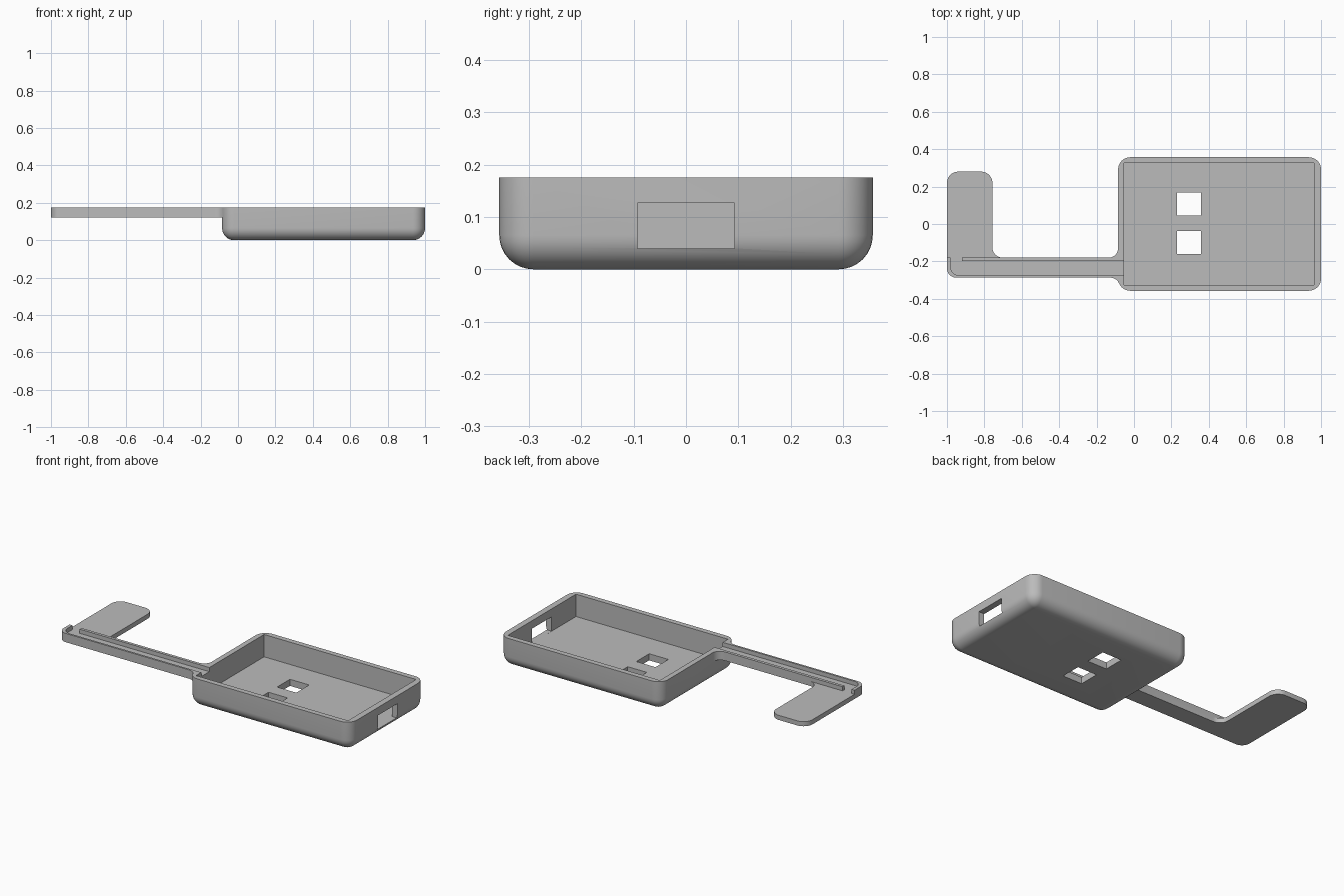
import bpy, bmesh, math

if "Cube" in bpy.data.objects:
    bpy.data.objects.remove(bpy.data.objects["Cube"])


def arc(cx, cy, r, a0, a1, n=8):
    return [(cx + r * math.cos(math.radians(a0 + (a1 - a0) * i / n)),
             cy + r * math.sin(math.radians(a0 + (a1 - a0) * i / n))) for i in range(n + 1)]


def rect(x0, x1, y0, y1):
    return [(x0, y0), (x1, y0), (x1, y1), (x0, y1)]


def round_rect(x0, x1, y0, y1, r):
    return (arc(x1 - r, y1 - r, r, 0, 90) + arc(x0 + r, y1 - r, r, 90, 180)
            + arc(x0 + r, y0 + r, r, 180, 270) + arc(x1 - r, y0 + r, r, 270, 360))


def loft(name, layers):
    """Closed solid through a stack of (outline, z) layers."""
    bm = bmesh.new()
    rings = [[bm.verts.new((x, y, z)) for x, y in pts] for pts, z in layers]
    n = len(rings[0])
    for a, b in zip(rings, rings[1:]):
        for i in range(n):
            j = (i + 1) % n
            bm.faces.new((a[i], a[j], b[j], b[i]))
    bm.faces.new(rings[0][::-1])
    bm.faces.new(rings[-1])
    bmesh.ops.remove_doubles(bm, verts=bm.verts, dist=1e-5)
    bmesh.ops.recalc_face_normals(bm, faces=bm.faces)
    me = bpy.data.meshes.new(name)
    bm.to_mesh(me)
    bm.free()
    ob = bpy.data.objects.new(name, me)
    bpy.context.collection.objects.link(ob)
    return ob


def prism(name, pts, z0, z1):
    return loft(name, [(pts, z0), (pts, z1)])


def boolean(target, tool, op):
    m = target.modifiers.new("bool", 'BOOLEAN')
    m.operation, m.solver, m.object = op, 'EXACT', tool
    bpy.context.view_layer.objects.active = target
    bpy.ops.object.modifier_apply(modifier=m.name)
    bpy.data.objects.remove(tool)


TOP, R = 0.175, 0.065
X0, X1, Y = -0.085, 1.0, 0.357

# tray body with rounded corners and rounded bottom edge
layers = []
for i in range(9):
    t = math.radians(90 * i / 8)
    d = R * (1 - math.sin(t))
    layers.append((round_rect(X0 + d, X1 - d, -Y + d, Y - d, max(R - d, 0.0005)),
                   R * (1 - math.cos(t))))
layers.append((round_rect(X0, X1, -Y, Y, R), TOP))
case = loft("case_with_arm", layers)

# L-shaped arm and paddle, filleted into the tray
arm = ([(-0.06, -0.317), (-0.06, -0.13)] + arc(-0.135, -0.13, 0.05, 0, -90)
       + arc(-0.702, -0.125, 0.055, -90, -180) + arc(-0.817, 0.22, 0.06, 0, 90)
       + arc(-0.94, 0.22, 0.06, 90, 180) + arc(-0.95, -0.237, 0.05, 180, 270)
       + arc(-0.126, -0.337, 0.05, 90, 23))
boolean(case, prism("arm", arm, 0.122, TOP), 'UNION')

# tray cavity, two floor holes and the end window
cuts = [(rect(-0.053, 0.963, -0.325, 0.325), 0.04, 0.3),
        (rect(0.23, 0.358, 0.045, 0.168), -0.1, 0.1),
        (rect(0.23, 0.358, -0.16, -0.037), -0.1, 0.1),
        (rect(0.9, 1.1, -0.093, 0.093), 0.0401, 0.127)]
# wire channel along the arm and the lowered paddle face
channel = ([(-0.98, -0.15)] + arc(-0.935, -0.23, 0.045, 180, 270)
           + [(-0.02, -0.275), (-0.02, -0.198), (-0.92, -0.198), (-0.92, -0.15)])
cuts += [(rect(-1.1, -0.6, -0.18, 0.4), 0.15, 0.3), (channel, 0.15, 0.3)]
for pts, z0, z1 in cuts:
    boolean(case, prism("cutter", pts, z0, z1), 'DIFFERENCE')

# single grey plastic, smooth on the rounded edges
mat = bpy.data.materials.new("grey plastic")
mat.diffuse_color = (0.5, 0.5, 0.5, 1)
mat.use_nodes = True
mat.node_tree.nodes["Principled BSDF"].inputs["Base Color"].default_value = mat.diffuse_color
case.data.materials.clear()
case.data.materials.append(mat)
bpy.ops.object.select_all(action='DESELECT')
case.select_set(True)
bpy.context.view_layer.objects.active = case
bpy.ops.object.shade_smooth_by_angle(angle=math.radians(30))
